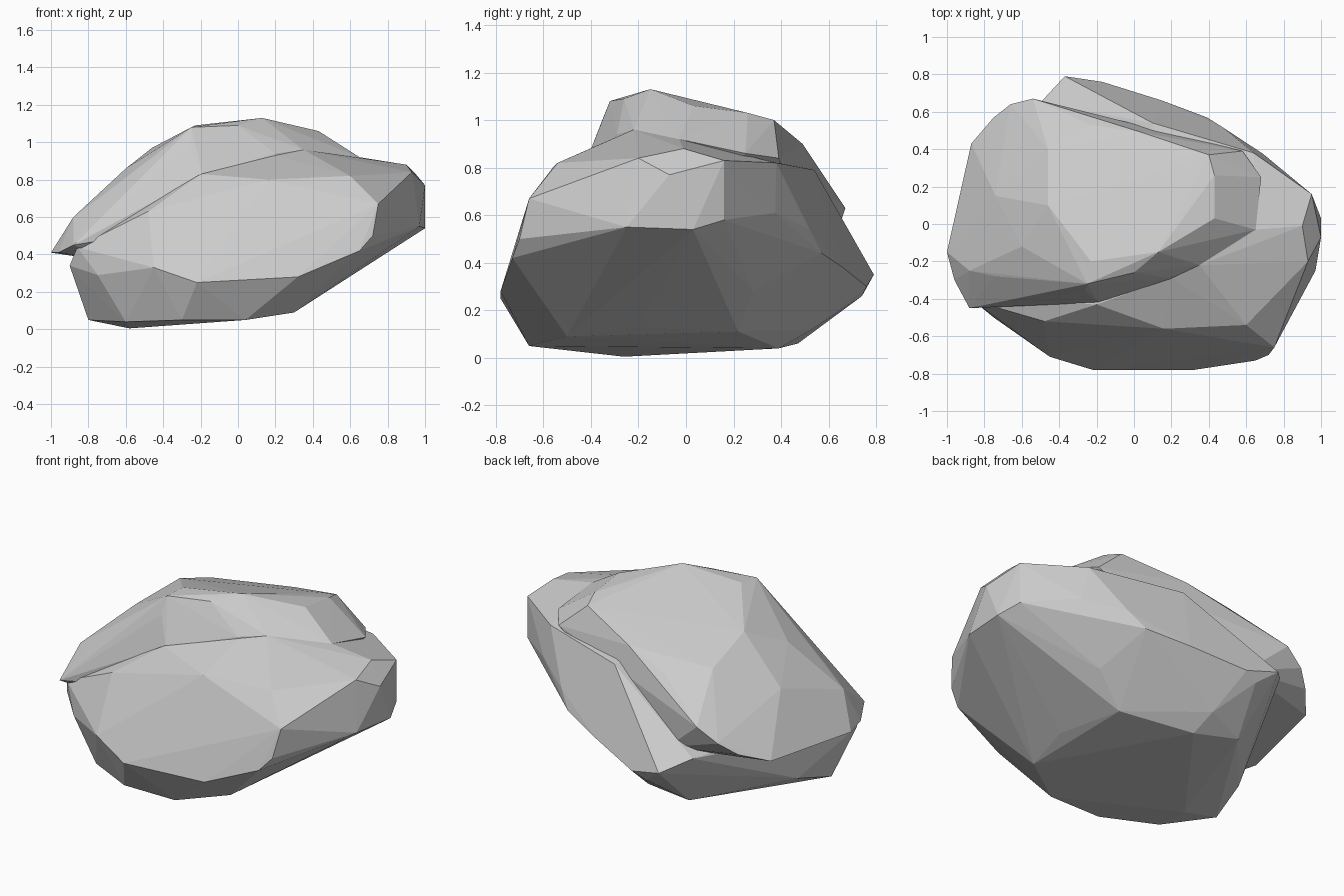
import bpy, bmesh


def hull(name, points):
    """Faceted stone block wrapped around a few corner points."""
    bm = bmesh.new()
    for p in points:
        bm.verts.new(p)
    bmesh.ops.convex_hull(bm, input=bm.verts[:])
    loose = [v for v in bm.verts if not v.link_faces]
    bmesh.ops.delete(bm, geom=loose, context='VERTS')
    bmesh.ops.recalc_face_normals(bm, faces=bm.faces[:])
    mesh = bpy.data.meshes.new(name)
    bm.to_mesh(mesh)
    bm.free()
    ob = bpy.data.objects.new(name, mesh)
    bpy.context.collection.objects.link(ob)
    return ob


# main body: underside, front slab, right end and back bulge
body = hull("rock", [
    # underside
    (-.58, -.26, .005), (-.8, -.25, .05), (-.75, 0, .12), (-.6, -.5, .04),
    (-.3, -.66, .05), (.04, -.66, .05), (.3, -.5, .09), (.36, -.2, .13),
    (.29, .22, .11), (-.1, .39, .04), (-.35, .47, .06), (-.12, .53, .12),
    (.48, .28, .28),
    # front slab rim
    (-.9, -.35, .34), (-.86, -.41, .44), (-.75, -.5, .29), (-.45, -.71, .33),
    (-.22, -.78, .25), (.32, -.78, .28), (.65, -.73, .42), (.72, -.7, .5),
    (.75, -.66, .67), (.6, -.54, .82), (.16, -.56, .8), (-.2, -.43, .83),
    (-.48, -.52, .63),
    # right end
    (.97, -.25, .55), (1, -.07, .77), (1, .03, .54), (.93, -.2, .84),
    (.9, -.01, .88), (.95, .16, .83), (.95, .16, .58), (.69, .375, .61),
    (.64, .38, .82), (.65, -.03, .92), (.35, -.22, .96), (.2, -.29, .93),
    # back bulge
    (.47, .52, .54), (.39, .57, .44), (.15, .66, .38), (-.17, .76, .3),
    (-.25, .74, .26), (-.37, .79, .35), (-.5, .65, .42), (.1, .54, .79),
])

# upper block: sloping left side and crown
crown = hull("rock_crown", [
    # left overhang
    (-1, -.15, .41), (-.96, -.3, .41), (-.88, -.45, .45), (-.92, .12, .44),
    (-.87, .43, .42), (-.75, .57, .48), (-.66, .64, .55), (-.54, .67, .63),
    (-.88, -.25, .6), (-.74, -.28, .7), (-.6, -.12, .86),
    (-.74, .15, .72), (-.46, .1, .97), (-.46, .4, .86),
    # crown
    (-.25, -.32, 1.08), (-.26, -.36, .98), (-.23, -.2, 1.09), (.13, -.15, 1.13),
    (0, -.26, 1.09), (.43, .03, 1.06), (.43, .26, 1.03), (.4, .37, 1),
    (.04, .49, .9), (-.23, .53, .82), (.68, .25, .86), (.65, -.03, .92),
    (.58, .39, .84),
    # buried base
    (-.3, .6, .42), (0, .5, .5), (.3, 0, .5), (0, -.4, .6), (-.6, -.3, .35),
    (-.19, -.42, .825), (.2, -.29, .94), (.35, -.22, .96),
])

# fuse the two blocks into one stone
mod = body.modifiers.new("fuse", 'BOOLEAN')
mod.operation = 'UNION'
mod.solver = 'EXACT'
mod.object = crown
bpy.context.view_layer.objects.active = body
body.select_set(True)
bpy.ops.object.modifier_apply(modifier=mod.name)
bpy.data.objects.remove(crown)
